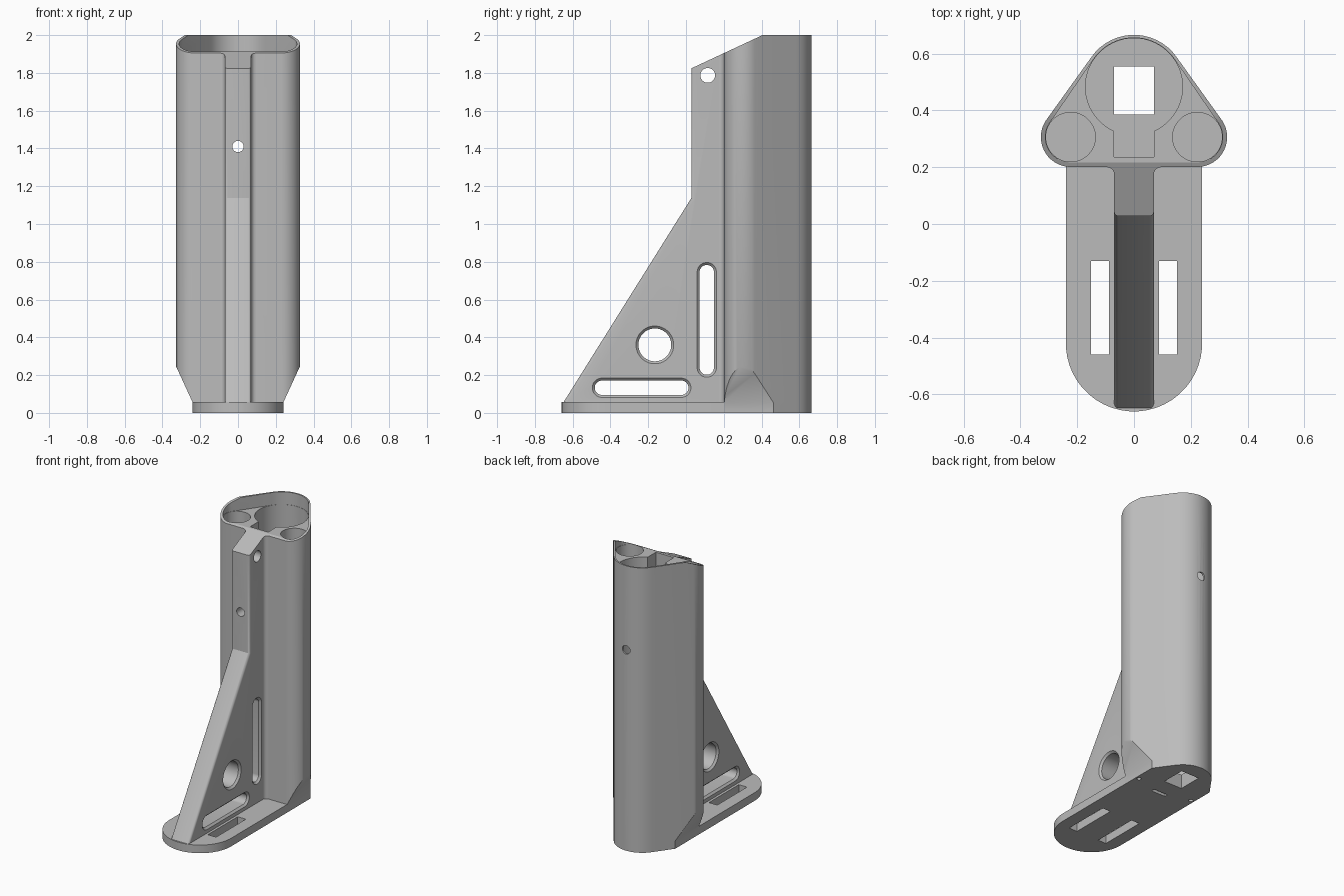
import bpy, bmesh, math
from mathutils import Vector
from mathutils.geometry import convex_hull_2d

if "Cube" in bpy.data.objects:
    bpy.data.objects.remove(bpy.data.objects["Cube"], do_unlink=True)

grey = bpy.data.materials.new("plain_grey")
grey.use_nodes = True
grey.diffuse_color = (0.5, 0.5, 0.5, 1)
grey.node_tree.nodes["Principled BSDF"].inputs["Base Color"].default_value = grey.diffuse_color

AXES = {"x": lambda u, v, t: (t, u, v),
        "y": lambda u, v, t: (u, t, v),
        "z": lambda u, v, t: (u, v, t)}
cutters = []


# Loft matching outlines along an axis; sections are (position, outline)
def loft(name, axis, sections, cutter=False):
    bm = bmesh.new()
    rings = [[bm.verts.new(AXES[axis](u, v, t)) for u, v in pts] for t, pts in sections]
    n = len(rings[0])
    for a, b in zip(rings, rings[1:]):
        for i in range(n):
            j = (i + 1) % n
            bm.faces.new((a[i], a[j], b[j], b[i]))
    bm.faces.new(rings[0][::-1])
    bm.faces.new(rings[-1])
    bmesh.ops.recalc_face_normals(bm, faces=bm.faces)
    mesh = bpy.data.meshes.new(name)
    bm.to_mesh(mesh)
    bm.free()
    mesh.materials.append(grey)
    ob = bpy.data.objects.new(name, mesh)
    bpy.context.collection.objects.link(ob)
    if cutter:
        ob.hide_render = True
        cutters.append(ob)
    return ob


def prism(name, axis, pts, a, b, cutter=False):
    return loft(name, axis, [(a, pts), (b, pts)], cutter)


# Outlines
def pill(u0, v0, u1, v1, r, n=24):
    turn = math.atan2(v1 - v0, u1 - u0) - math.pi / 2
    pts = []
    for cu, cv, start in ((u1, v1, turn), (u0, v0, turn + math.pi)):
        for i in range(n):
            a = start + math.pi * (i + 0.5) / n
            pts.append((cu + r * math.cos(a), cv + r * math.sin(a)))
    return pts


def disc(u, v, r):
    return pill(u, v, u, v, r)


def rect(u0, v0, u1, v1):
    return [(u0, v0), (u1, v0), (u1, v1), (u0, v1)]


def rounded_triangle(r_small, r_big):
    pts = disc(SX, SY, r_small) + disc(-SX, SY, r_small) + disc(0, BY, r_big)
    return [pts[i] for i in convex_hull_2d([Vector(p) for p in pts])]


def cut(ob, tools):
    bpy.context.view_layer.objects.active = ob
    for tool in tools:
        mod = ob.modifiers.new("cut", "BOOLEAN")
        mod.operation = "DIFFERENCE"
        mod.solver = "EXACT"
        mod.object = tool
        bpy.ops.object.modifier_apply(modifier=mod.name)


SX, SY, BY = 0.223, 0.306, 0.483     # tube centres
FLOOR = 1.912                        # recessed top face
FIN = 0.07                           # fin half width

# Tools shared by several parts
top_slope = prism("top_slope", "x", [(-0.1, 1.764), (0.405, 2.0), (0.405, 2.2), (-0.1, 2.2)], -1, 1, True)
cross_hole = prism("cross_hole", "y", disc(0, 1.41, 0.03), -0.3, 1, True)

# Upright tube body
body = prism("tube_body", "z", rounded_triangle(0.105, 0.183), 0, 2)
tools = [top_slope,
         prism("recess", "z", rounded_triangle(0.089, 0.1725), FLOOR, 2.2, True),
         prism("main_bore", "z", disc(0, BY, 0.171), 0.1, 2.1, True),
         prism("key_slot", "z", rect(-FIN, 0.235, FIN, 0.4), 0.1, 2.1, True),
         prism("square_hole", "z", rect(-FIN, 0.385, FIN, 0.555), -0.1, 0.3, True),
         prism("bottom_slot", "z", rect(-0.055, 0.24, 0.055, 0.265), -0.1, 0.04, True),
         cross_hole]
for s in (1, -1):
    tools.append(prism("side_bore", "z", disc(s * SX, SY, 0.087), 0.3, 2.1, True))
    tools.append(prism("corner_relief", "y",
                       [(s * 0.24, -0.1), (s * 0.24, 0.055), (s * 0.45, 0.512), (s * 0.45, -0.1)],
                       0, 1, True))
    tools.append(prism("screw_hole", "z", disc(s * 0.215, SY, 0.014), -0.1, 0.04, True))
cut(body, tools)

# Base plate with two strap slots
end = pill(0, 0, 0, -0.42, 0.24)[:24]
base = prism("base_plate", "z", [(-0.24, -0.42)] + end + [(0.24, -0.42), (0.24, 0.21), (-0.24, 0.21)], 0, 0.057)
cut(base, [prism("strap_slot", "z", rect(s * 0.12 - 0.032, -0.46, s * 0.12 + 0.032, -0.13), -0.1, 0.2, True)
           for s in (1, -1)])

# Front fin with rounded front edges
fin = prism("front_fin", "x", [(-0.65, 0.054), (0.028, 1.137), (0.028, 1.824), (0.21, 1.909), (0.21, 0.054)],
            -FIN, FIN)
bm = bmesh.new()
bm.from_mesh(fin.data)
edges = [e for e in bm.edges
         if all(v.co.y < 0.1 for v in e.verts) and abs(e.verts[0].co.x - e.verts[1].co.x) < 0.01]
bmesh.ops.bevel(bm, geom=edges, offset=0.015, segments=4, profile=0.5, affect="EDGES")
bm.to_mesh(fin.data)
bm.free()


# Chamfered openings through the fin
def opening(u0, v0, u1, v1, r, c=0.013):
    wide, slim = pill(u0, v0, u1, v1, r + 2 * c), pill(u0, v0, u1, v1, r)
    return loft("opening", "x", [(-FIN - c, wide), (-FIN + c, slim), (FIN - c, slim), (FIN + c, wide)], True)


cut(fin, [opening(-0.165, 0.36, -0.165, 0.36, 0.087),
          opening(0.11, 0.24, 0.11, 0.745, 0.038),
          opening(-0.445, 0.133, -0.025, 0.133, 0.038),
          prism("pin_hole", "x", disc(0.115, 1.787, 0.039), -1, 1, True),
          cross_hole])

# Fillet where the fin meets the body
R = 0.025
arc = [(FIN + R - R * math.cos(a), 0.175 + R * math.sin(a))
       for a in (math.pi / 2 * i / 6 for i in range(7))]
half = arc + [(FIN + R, 0.21)]
fillet = prism("fin_fillet", "z", half + [(-x, y) for x, y in reversed(half)], 0.05, 1.98)
cut(fillet, [top_slope, cross_hole])

# Remove tools and shade
for tool in cutters:
    bpy.data.objects.remove(tool, do_unlink=True)
bpy.ops.object.select_all(action="DESELECT")
for ob in (body, base, fin, fillet):
    ob.select_set(True)
bpy.context.view_layer.objects.active = body
bpy.ops.object.shade_smooth_by_angle(angle=math.radians(30))
